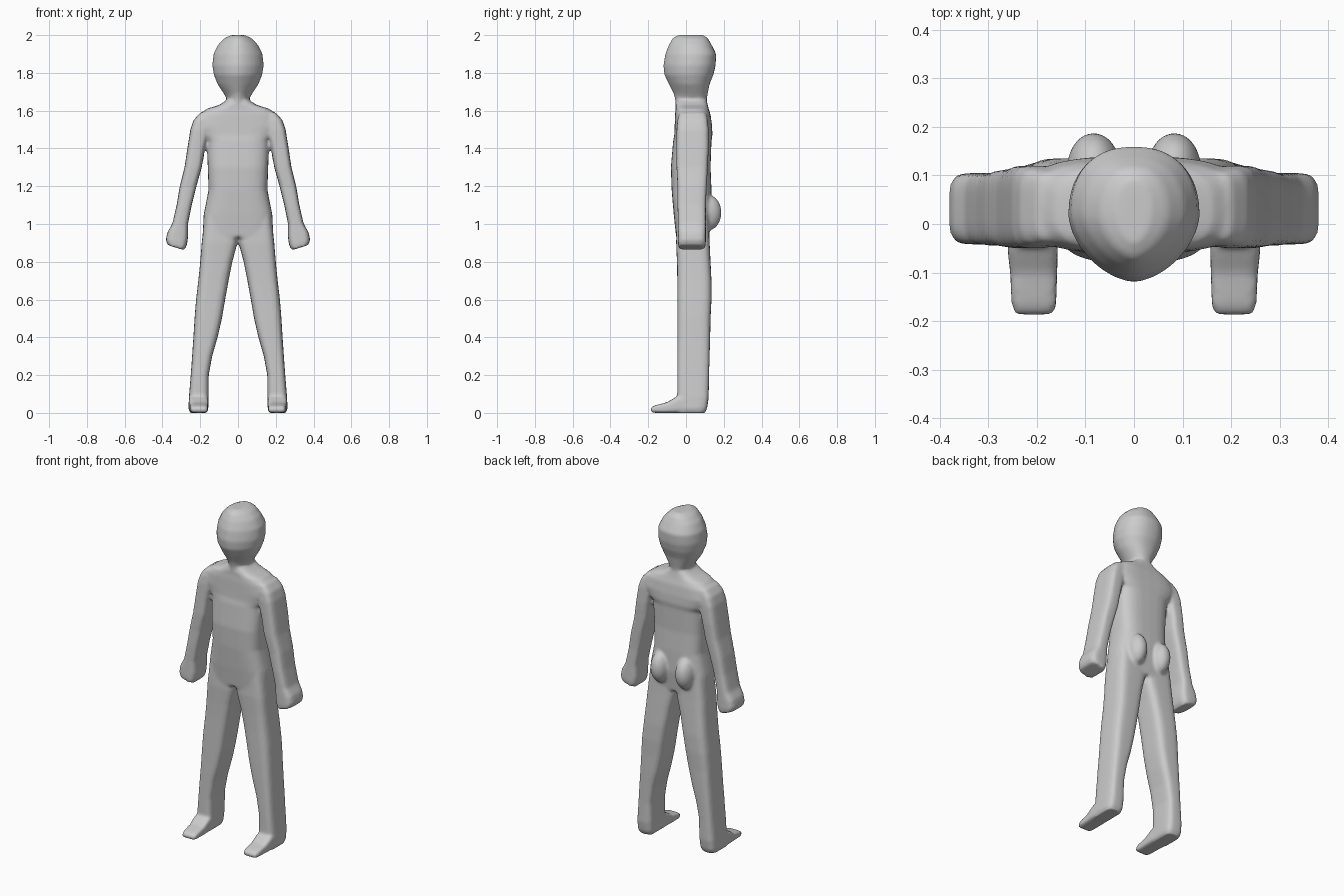
import bpy, bmesh, math
from mathutils import Matrix

grey = bpy.data.materials.new("plain_grey")
grey.diffuse_color = (0.6, 0.6, 0.6, 1)

bm = bmesh.new()
N = 32


def curve(v, e):
    return math.copysign(abs(v) ** (2 / e), v)


def loft(sections, power, front_power=None, along_y=False, mirror=False, tilt=0):
    """Skin rounded sections (position, x0, x1, d0, d1) stacked along z or y."""
    for side in ((1, -1) if mirror else (1,)):
        rings = []
        for p, x0, x1, d0, d1 in sections:
            ring = []
            for i in range(N):
                a = 2 * math.pi * i / N
                c, s = math.cos(a), math.sin(a)
                e = front_power if front_power and s < 0 else power
                dx = (x1 - x0) / 2 * curve(c, e)
                x = side * ((x0 + x1) / 2 + dx)
                d = (d0 + d1) / 2 + (d1 - d0) / 2 * curve(s, e)
                lean = tilt * dx if p < 1.0 else 0
                ring.append(bm.verts.new((x, p, d) if along_y else (x, d, p + lean)))
            rings.append(ring)
        for a, b in zip(rings, rings[1:]):
            for i in range(N):
                j = (i + 1) % N
                bm.faces.new((a[i], a[j], b[j], b[i]))
        bm.faces.new(rings[0])
        bm.faces.new(rings[-1])


def sym(z, w, y0, y1):
    return (z, -w, w, y0, y1)


# Head, narrowing to the face and chin, with the neck
loft([sym(2.0, .035, -.04, .09), sym(1.985, .07, -.07, .115), sym(1.95, .105, -.09, .135),
      sym(1.9, .13, -.11, .16), sym(1.84, .136, -.12, .157), sym(1.79, .128, -.115, .145),
      sym(1.74, .108, -.09, .125), sym(1.69, .075, -.065, .115), sym(1.66, .058, -.058, .11),
      sym(1.6, .06, -.055, .115)], 2.3, 1.7)

# Torso from shoulders to hips
loft([sym(1.655, .06, -.05, .11), sym(1.63, .1, -.055, .115), sym(1.61, .165, -.055, .12),
      sym(1.58, .205, -.058, .13), sym(1.52, .225, -.06, .138), sym(1.47, .195, -.062, .14),
      sym(1.44, .166, -.068, .135), sym(1.3, .16, -.08, .13), sym(1.18, .156, -.076, .135),
      sym(1.05, .182, -.065, .135), sym(.93, .188, -.052, .122)], 3.2)

# Arms ending in blunt hands
loft([(1.59, .12, .2, -.035, .105), (1.55, .13, .235, -.045, .115),
      (1.5, .15, .252, -.05, .12), (1.4, .175, .268, -.05, .12),
      (1.3, .192, .283, -.05, .115), (1.2, .22, .308, -.045, .11),
      (1.1, .245, .325, -.045, .105), (1.0, .265, .348, -.042, .105),
      (.94, .265, .374, -.042, .105), (.9, .272, .382, -.042, .105),
      (.875, .285, .372, -.04, .1)], 4, mirror=True, tilt=.3)

# Legs
loft([(1.05, -.01, .175, -.05, .12), (.9, .003, .192, -.052, .125),
      (.8, .03, .2, -.048, .13), (.7, .05, .21, -.046, .135),
      (.6, .068, .222, -.046, .135), (.5, .085, .23, -.046, .13),
      (.4, .108, .236, -.046, .128), (.3, .137, .243, -.046, .125),
      (.2, .155, .25, -.046, .122), (.08, .156, .26, -.046, .12),
      (.025, .157, .262, -.05, .112), (0, .165, .256, -.05, .1)], 4, mirror=True)

# Feet, wedge shaped toward the toes
loft([(-.187, .165, .245, .004, .028), (-.165, .16, .252, .0, .04),
      (-.1, .158, .255, 0, .056), (-.055, .157, .26, 0, .083),
      (0, .157, .26, 0, .1)], 5, along_y=True, mirror=True)

# Buttocks
for side in (-1, 1):
    bmesh.ops.create_uvsphere(
        bm, u_segments=24, v_segments=16, radius=1,
        matrix=Matrix.Translation((side * .083, .115, 1.06)) @ Matrix.Diagonal((.055, .073, .095, 1)))

bmesh.ops.recalc_face_normals(bm, faces=bm.faces)
mesh = bpy.data.meshes.new("body")
bm.to_mesh(mesh)
bm.free()
mesh.materials.append(grey)
body = bpy.data.objects.new("body", mesh)
bpy.context.collection.objects.link(body)

# Fuse the parts into one continuous soft skin
fuse = body.modifiers.new("fuse", 'REMESH')
fuse.mode = 'VOXEL'
fuse.voxel_size = 0.009
fuse.use_smooth_shade = True
soften = body.modifiers.new("soften", 'SMOOTH')
soften.factor = 0.5
soften.iterations = 4
